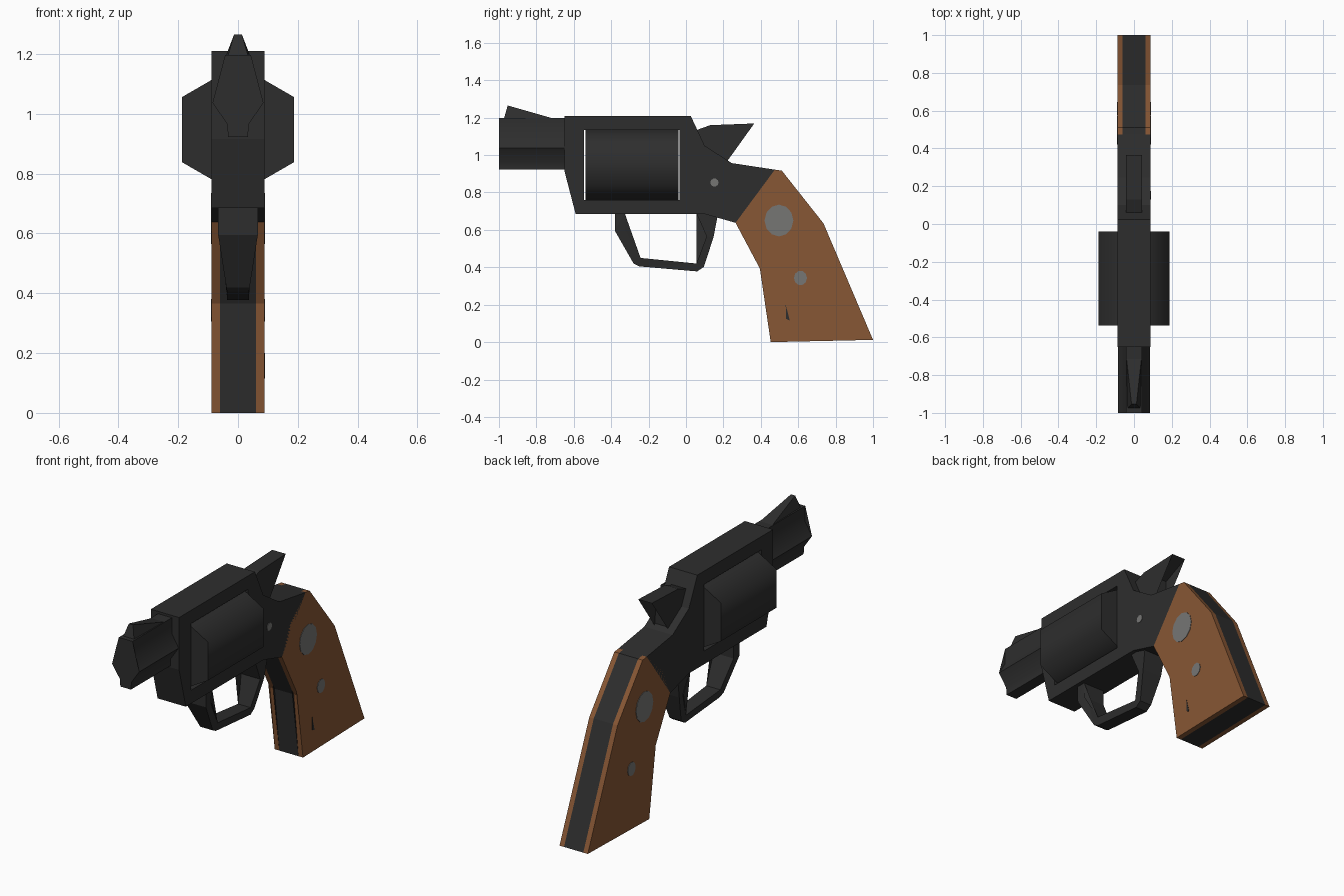
import bpy, bmesh, math

if "Cube" in bpy.data.objects:
    bpy.data.objects.remove(bpy.data.objects["Cube"])


def material(name, rgb):
    m = bpy.data.materials.new(name)
    m.diffuse_color = (*rgb, 1)
    m.use_nodes = True
    m.node_tree.nodes["Principled BSDF"].inputs["Base Color"].default_value = m.diffuse_color
    return m


steel = material("dark_steel", (0.027, 0.027, 0.027))
wood = material("brown_wood", (0.245, 0.095, 0.035))
silver = material("grey_metal", (0.18, 0.18, 0.175))


def finish(bm, name, mat, smooth_angle=0):
    bmesh.ops.recalc_face_normals(bm, faces=bm.faces)
    if smooth_angle:
        for f in bm.faces:
            f.smooth = True
        for e in bm.edges:
            e.smooth = e.calc_face_angle(math.pi) < math.radians(smooth_angle)
    mesh = bpy.data.meshes.new(name)
    bm.to_mesh(mesh)
    bm.free()
    mesh.materials.append(mat)
    ob = bpy.data.objects.new(name, mesh)
    bpy.context.collection.objects.link(ob)
    return ob


def prism(name, pts, mat, lo, hi, axis="x", smooth_angle=0, width=None):
    """Extrude a closed profile: (y, z) along x, or (x, z) along y."""
    bm = bmesh.new()
    rings = []
    for end, sign in ((lo, -1), (hi, 1)):
        ring = []
        for a, z in pts:
            d = sign * width(z) if width else end
            ring.append(bm.verts.new((d, a, z) if axis == "x" else (a, d, z)))
        rings.append(ring)
    n = len(pts)
    caps = [bm.faces.new(r) for r in rings]
    for i in range(n):
        j = (i + 1) % n
        bm.faces.new((rings[0][i], rings[0][j], rings[1][j], rings[1][i]))
    bmesh.ops.triangulate(bm, faces=caps)
    return finish(bm, name, mat, smooth_angle)


def ring_points(cy, cz, ry, rz, n, start=0.0):
    return [(cy + ry * math.cos(start + 2 * math.pi * i / n),
             cz + rz * math.sin(start + 2 * math.pi * i / n)) for i in range(n)]


HALF = 0.088

# Frame with a see-through cylinder window
frame = prism("frame", [(-0.65, 1.21), (0.025, 1.21), (0.10, 1.05), (0.245, 0.957),
                        (0.475, 0.922), (0.335, 0.80), (0.265, 0.638), (0.10, 0.685),
                        (-0.59, 0.685), (-0.65, 0.915)], steel, -HALF, HALF)
cutter = prism("window_cutter", [(-0.545, 0.76), (-0.035, 0.76), (-0.035, 1.135),
                                 (-0.545, 1.135)], steel, -0.3, 0.3)
cutter.hide_render = True
cutter.hide_viewport = True
cut = frame.modifiers.new("window", "BOOLEAN")
cut.operation = "DIFFERENCE"
cut.solver = "EXACT"
cut.object = cutter
bpy.context.view_layer.update()
cut_mesh = bpy.data.meshes.new_from_object(
    frame.evaluated_get(bpy.context.evaluated_depsgraph_get()))
frame.modifiers.clear()
frame.data = cut_mesh
bpy.data.objects.remove(cutter)

# Six-sided cylinder
prism("cylinder", ring_points(0, 0.947, 0.217, 0.217, 6, math.pi / 6), steel,
      -0.537, -0.041, "y", 65)

# Barrel with top rib and ejector rod housing
half_barrel = [(0.043, 1.197), (0.043, 1.107), (0.085, 1.037), (0.036, 0.965), (0.033, 0.923)]
prism("barrel", half_barrel + [(-x, z) for x, z in reversed(half_barrel)], steel,
      -1.0, -0.645, "y", 65)

# Front sight: wedge tapering to the muzzle
bm = bmesh.new()
for half, y, z in ((0.035, -0.975, 1.19), (0.013, -0.953, 1.265), (0.042, -0.69, 1.19)):
    for s in (-1, 1):
        bm.verts.new((s * half, y, z))
bmesh.ops.convex_hull(bm, input=bm.verts)
finish(bm, "front_sight", steel)

# Hammer
prism("hammer", [(0.06, 1.135), (0.13, 1.16), (0.365, 1.169), (0.212, 1.10),
                 (0.215, 0.96), (0.10, 0.95)], steel, -0.042, 0.042)

# Trigger guard, narrower towards the bottom
prism("trigger_guard",
      [(-0.38, 0.69), (-0.38, 0.595), (-0.28, 0.42), (-0.25, 0.405), (0.06, 0.378),
       (0.095, 0.402), (0.147, 0.56), (0.170, 0.68), (0.055, 0.69), (0.11, 0.565),
       (0.056, 0.42), (-0.243, 0.45), (-0.328, 0.60), (-0.328, 0.69)],
      steel, 0, 0, width=lambda z: 0.036 + 0.031 * min(1, max(0, (z - 0.4) / 0.2)))

# Grip: steel core between two wooden panels
grip = [(0.475, 0.922), (0.512, 0.917), (0.735, 0.635), (1.0, 0.012), (0.453, 0.0),
        (0.41, 0.365), (0.265, 0.638), (0.335, 0.80)]
prism("grip_core", grip, steel, -0.06, 0.06)
for side, s in (("left", -1), ("right", 1)):
    prism(side + "_grip_panel", grip, wood, s * 0.06, s * HALF)
    # Inlaid discs
    prism(side + "_large_disc", ring_points(0.497, 0.65, 0.077, 0.085, 12), silver,
          s * 0.086, s * 0.0905)
    prism(side + "_small_disc", ring_points(0.612, 0.343, 0.035, 0.039, 10), silver,
          s * 0.086, s * 0.0905)

# Frame pin and small grip mark on the right side
prism("frame_pin", ring_points(0.152, 0.853, 0.022, 0.022, 10), silver, 0.086, 0.0905)
prism("grip_mark", [(0.533, 0.20), (0.555, 0.115), (0.535, 0.125)], steel, 0.086, 0.0895)
